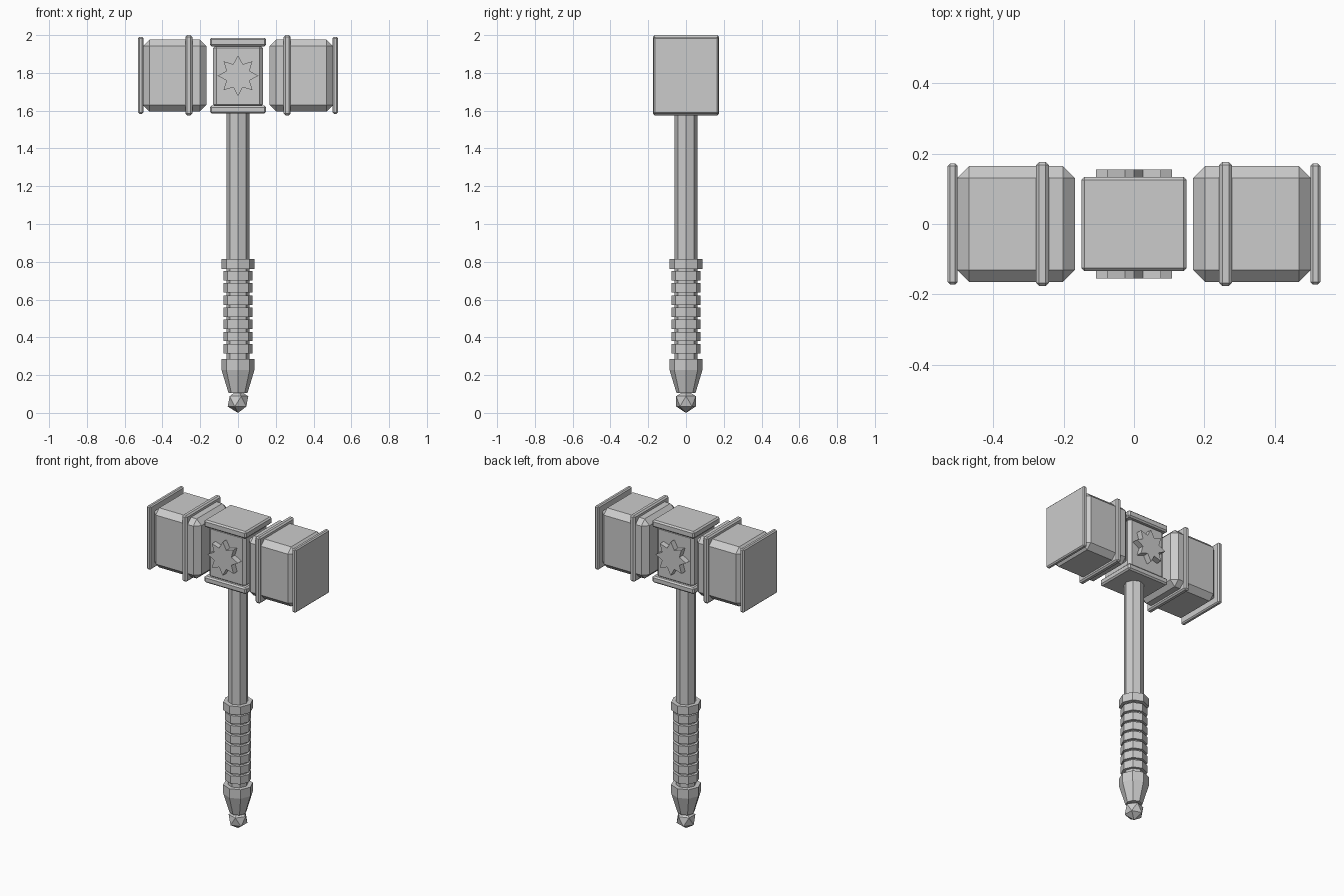
import bpy, bmesh, math
from mathutils import Matrix, Vector

if "Cube" in bpy.data.objects:
    bpy.data.objects.remove(bpy.data.objects["Cube"], do_unlink=True)

grey = bpy.data.materials.new("stone grey")
grey.use_nodes = True
COLOUR = (0.6, 0.6, 0.6, 1)
grey.diffuse_color = COLOUR
grey.node_tree.nodes["Principled BSDF"].inputs["Base Color"].default_value = COLOUR


def finish(name, bm):
    bmesh.ops.recalc_face_normals(bm, faces=bm.faces)
    mesh = bpy.data.meshes.new(name)
    bm.to_mesh(mesh)
    bm.free()
    mesh.materials.append(grey)
    obj = bpy.data.objects.new(name, mesh)
    bpy.context.collection.objects.link(obj)
    return obj


def box(name, low, high, bevel):
    """Box between two corners with flat chamfers on every edge."""
    low, high = Vector(low), Vector(high)
    bm = bmesh.new()
    matrix = Matrix.Translation((low + high) / 2) @ Matrix.Diagonal((high - low).to_4d())
    bmesh.ops.create_cube(bm, size=1, matrix=matrix)
    bmesh.ops.bevel(bm, geom=bm.edges[:], offset=bevel, segments=1,
                    affect='EDGES', profile=0.5)
    return finish(name, bm)


def lathe(name, profile, sides=8):
    """Capped polygonal column from (radius, height) pairs, corners on the axes."""
    bm = bmesh.new()
    rings = []
    for radius, z in profile:
        angles = [math.tau * i / sides for i in range(sides)]
        rings.append([bm.verts.new((radius * math.cos(a), radius * math.sin(a), z))
                      for a in angles])
    for a, b in zip(rings, rings[1:]):
        for i in range(sides):
            j = (i + 1) % sides
            bm.faces.new((a[i], a[j], b[j], b[i]))
    bm.faces.new(rings[0])
    bm.faces.new(rings[-1])
    return finish(name, bm)


def star(name, z, outer, inner, y0, y1, points=8):
    """Raised star facing along y."""
    bm = bmesh.new()
    verts = []
    for i in range(points * 2):
        r = inner if i % 2 else outer
        a = math.pi * i / points
        verts.append(bm.verts.new((r * math.sin(a), y0, z + r * math.cos(a))))
    face = bm.faces.new(verts)
    new = bmesh.ops.extrude_face_region(bm, geom=[face])["geom"]
    moved = [v for v in new if isinstance(v, bmesh.types.BMVert)]
    bmesh.ops.translate(bm, verts=moved, vec=(0, y1 - y0, 0))
    return finish(name, bm)


# Two striking heads, each with a band and an end plate
for side, s in (("left", 1), ("right", -1)):
    def head_part(name, x0, x1, depth, z0, z1, bevel):
        a, b = sorted((s * x0, s * x1))
        box(f"{side}_{name}", (a, -depth, z0), (b, depth, z1), bevel)
    head_part("head_block", 0.168, 0.502, 0.164, 1.595, 1.977, 0.034)
    head_part("head_band", 0.242, 0.278, 0.176, 1.575, 2.0, 0.009)
    head_part("end_plate", 0.501, 0.529, 0.172, 1.583, 1.99, 0.007)

# Centre block with caps and raised stars
box("centre_block", (-0.132, -0.118, 1.615), (0.132, 0.118, 1.95), 0.018)
box("top_cap", (-0.149, -0.134, 1.94), (0.149, 0.134, 1.986), 0.009)
box("bottom_cap", (-0.149, -0.134, 1.585), (0.149, 0.134, 1.627), 0.009)
star("front_star", 1.785, 0.108, 0.066, -0.11, -0.155)
star("back_star", 1.785, 0.108, 0.066, 0.11, 0.155)

# Handle
lathe("shaft", [(0.06, 0.2), (0.06, 1.6)])
lathe("grip_top_collar", [(0.087, 0.763), (0.087, 0.816)])
for i in range(7):
    z = 0.34 + i * 0.0643
    lathe(f"grip_ridge_{i + 1}", [(0.078, z - 0.025), (0.078, z + 0.025)])
lathe("grip_bottom_collar", [(0.05, 0.104), (0.087, 0.227), (0.087, 0.285)])

# Faceted pommel
bm = bmesh.new()
bmesh.ops.create_icosphere(bm, subdivisions=1, radius=0.061,
                           matrix=Matrix.Translation((0, 0, 0.061)))
finish("pommel", bm)
